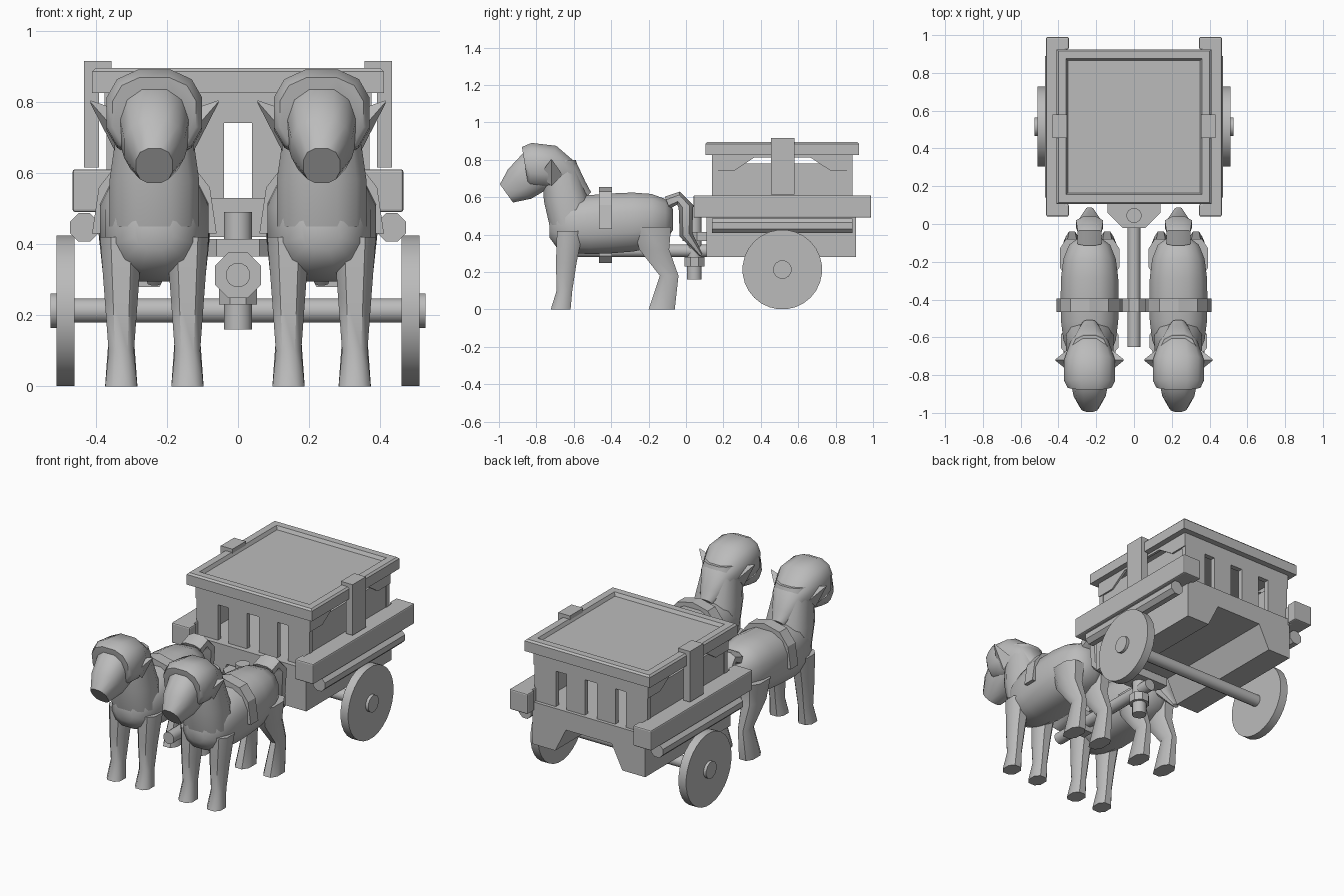
import bpy, bmesh, math
from math import sin, cos, pi
from mathutils import Vector

cube = bpy.data.objects.get("Cube")
if cube:
    bpy.data.objects.remove(cube, do_unlink=True)

tone = (.5, .5, .5, 1)
grey = bpy.data.materials.new("plain_grey")
grey.use_nodes = True
grey.diffuse_color = tone
grey.node_tree.nodes["Principled BSDF"].inputs["Base Color"].default_value = tone

UP = Vector((0, 0, 1))
BACK = Vector((0, 1, 0))


def finish(name, rings, bevel=0, smooth=False):
    """Skin a stack of rings, cap both ends and make the object."""
    bm = bmesh.new()
    rows = [[bm.verts.new(point) for point in ring] for ring in rings]
    count = len(rows[0])
    for low, high in zip(rows, rows[1:]):
        for i in range(count):
            j = (i + 1) % count
            bm.faces.new((low[i], low[j], high[j], high[i]))
    bm.faces.new(rows[0])
    bm.faces.new(rows[-1])
    bmesh.ops.recalc_face_normals(bm, faces=bm.faces[:])
    mesh = bpy.data.meshes.new(name)
    bm.to_mesh(mesh)
    bm.free()
    mesh.materials.append(grey)
    part = bpy.data.objects.new(name, mesh)
    bpy.context.collection.objects.link(part)
    if bevel:
        soft = part.modifiers.new("soft_edges", "BEVEL")
        soft.width, soft.segments = bevel, 2
    if smooth:
        bpy.ops.object.select_all(action="DESELECT")
        part.select_set(True)
        bpy.context.view_layer.objects.active = part
        bpy.ops.object.shade_smooth_by_angle(angle=math.radians(48))


def prism(name, outline, axis, ends, bevel=0, smooth=False):
    """Extrude a flat outline along one axis."""
    def place(a, b, t):
        return {"x": (t, a, b), "y": (a, t, b), "z": (a, b, t)}[axis]
    finish(name, [[place(a, b, t) for a, b in outline] for t in ends], bevel, smooth)


def box(name, xs, ys, zs, bevel=0):
    prism(name, rectangle(xs, ys), "z", zs, bevel)


def rectangle(us, vs):
    return [(us[0], vs[0]), (us[1], vs[0]), (us[1], vs[1]), (us[0], vs[1])]


def rod(name, center, radius, axis, ends, sides=12):
    turns = [2 * pi * (i + .5) / sides for i in range(sides)]
    outline = [(center[0] + radius * cos(a), center[1] + radius * sin(a)) for a in turns]
    prism(name, outline, axis, ends, smooth=sides > 8)


def power(value, exponent=.8):
    return math.copysign(abs(value) ** exponent, value)


def tube(name, x, path, width=1, across=None, sides=12):
    """Rounded limb along (y, z, radius) stations, with rings square to the path."""
    centers = [Vector((x, y, z)) for y, z, radius in path]
    fit = 1 / power(cos(pi / sides))
    rings = []
    for i, center in enumerate(centers):
        before, after = centers[max(i - 1, 0)], centers[min(i + 1, len(path) - 1)]
        side = across or (after - before).normalized().cross(Vector((1, 0, 0)))
        radius = path[i][-1] * fit
        turns = [2 * pi * (k + .5) / sides for k in range(sides)]
        rings.append([center + side * radius * power(sin(a))
                      + Vector((width * radius * power(cos(a)), 0, 0)) for a in turns])
    finish(name, rings, smooth=True)


# Shared cart sizes
cart_front, cart_back = .11, .91
box_front, box_back = .14, .89
box_half = .37
floor, board, lid_base, lid_top = .53, .74, .825, .895
plank = .03
middle = (box_front + box_back) / 2
wheel = .213

# Cart bed with an arched underside running front to back
bed_half = [(.15, .42), (.22, .28), (box_half, .28), (box_half, floor)]
prism("cart_bed", bed_half + [(-x, z) for x, z in reversed(bed_half)], "y", (cart_front, cart_back))

# Slatted end walls of the cargo box
for end, y in (("front", box_front), ("back", box_back - plank)):
    depth = (y, y + plank)
    box(end + "_top_board", (-box_half, box_half), depth, (board, lid_base))
    for i, x in enumerate((-.3, -.1, .1, .3)):
        half = .06 if abs(x) < .2 else .07
        box(f"{end}_slat_{i + 1}", (x - half, x + half), depth, (floor, board))

# Lid with a bevelled frame and a sunken panel
frame = ((.41, lid_base), (.41, lid_top - .01), (.4, lid_top), (.36, lid_top), (.35, lid_top - .02))
finish("lid", [[(x, middle + y, z) for x, y in rectangle((-w, w), (-w, w))] for w, z in frame])

for side, s in (("right", -1), ("left", 1)):
    def span(inner, outer):
        return s * inner, s * outer

    # Cargo box side, with an arched board above it
    box(side + "_wall", span(.335, .365), (box_front, box_back), (floor, .78))
    arch = [(.375, lid_base), (.375, board), (.26, board), (.15, .812)]
    prism(side + "_arch_board", [(middle - y, z) for y, z in arch]
          + [(middle + y, z) for y, z in reversed(arch)], "x", span(.36, .375))

    # Hooked strap over the lid
    strap = (middle - .06, middle + .065)
    box(side + "_strap_hook", span(.355, .432), strap, (lid_top - .005, .915))
    box(side + "_strap", span(.39, .432), strap, (.615, lid_top))

    # Side rail whose ends wrap inward
    rail = [(.36, .41), (.345, .41), (.345, .475), (.465, .475)]
    prism(side + "_rail", [(s * x, middle + y) for x, y in rail]
          + [(s * x, middle - y) for x, y in reversed(rail)], "z", (.49, .61), .012)

    # Bedroll, wheel and hub
    rod(side + "_bedroll", (s * .432, .447), .043, "y", (box_front, box_back), sides=8)
    rod(side + "_wheel", (middle, wheel), wheel, "x", span(.46, .51), sides=28)
    rod(side + "_hub", (middle, wheel), .05, "x", span(.5, .527))

rod("axle", (middle, wheel), .035, "x", (-.47, .47))

# Hitch: pole, collar, pivot post and plate
pole = (0, .313)
pivot = (0, .045)
strap_span = (-.465, -.395)
rod("pole", pole, .035, "y", (-.65, box_front))
rod("pole_collar", pole, .07, "y", strap_span, sides=8)
rod("pivot_post", pivot, .04, "z", (.16, .49))
rod("post_collar", pivot, .058, "z", (.23, .28), sides=8)
plate = [(.14, .12), (.14, .06), (.06, -.02)]
prism("hitch_plate", plate + [(-x, y) for x, y in reversed(plate)], "z", (.365, .415))


def arc(x, width, height):
    turns = [pi * i / 6 for i in range(7)]
    return [(x + width * power(cos(a)), .43 + height * power(sin(a))) for a in turns]


# Pair of horses
for horse, x in (("right_horse", -.235), ("left_horse", .235)):
    # Barrel body rounded off at chest and rump
    barrel = []
    for i in range(-4, 5):
        t = sin(i * pi / 9)
        barrel.append((-.4 + .335 * t, .46 + .02 * t, .16 * (1 - abs(t) ** 3) ** (1 / 3)))
    tube(horse + "_body", x, barrel, .96, UP)

    # Neck, head, mane and tail
    tube(horse + "_neck", x, [(-.61, .45, .12), (-.64, .58, .12), (-.68, .8, .09)], 1.05, BACK)
    tube(horse + "_head", x, [(-.7, .75, .1), (-.81, .74, .12), (-.89, .67, .1),
                              (-.96, .62, .06)], .85)
    tube(horse + "_mane", x, [(-.86, .765, .105), (-.83, .77, .12), (-.73, .76, .12),
                              (-.64, .71, .09), (-.58, .64, .06), (-.53, .6, .035)], 1.12)
    tube(horse + "_tail", x, [(-.1, .57, .035), (-.04, .595, .035), (0, .55, .04),
                              (0, .4, .035), (.08, .29, .01)], 1.8, sides=8)

    # Saddle strap arched over the back
    prism(horse + "_saddle_strap", arc(x, .175, .225) + arc(x, .15, .17)[::-1], "y", strap_span)

    for side, s in (("right", -1), ("left", 1)):
        # Legs set under the shoulder and hip
        leg = x + s * .093
        name = f"{horse}_{side}"
        tube(name + "_front_leg", leg, [(-.62, .42, .07), (-.64, .25, .055), (-.65, .1, .042),
                                        (-.67, 0, .053)], .85, BACK, sides=8)
        tube(name + "_hind_leg", leg, [(-.18, .44, .1), (-.17, .32, .08), (-.09, .18, .05),
                                       (-.13, 0, .07)], .65, BACK, sides=8)

        # Pointed ear angled up and out
        ear = [(x + s * .11, .06, .72), (x + s * .18, .004, .8)]
        finish(name + "_ear", [[(across, -.72 + size * sin(a), z + size * cos(a))
                                for a in (0, pi / 2, pi, -pi / 2)] for across, size, z in ear])
